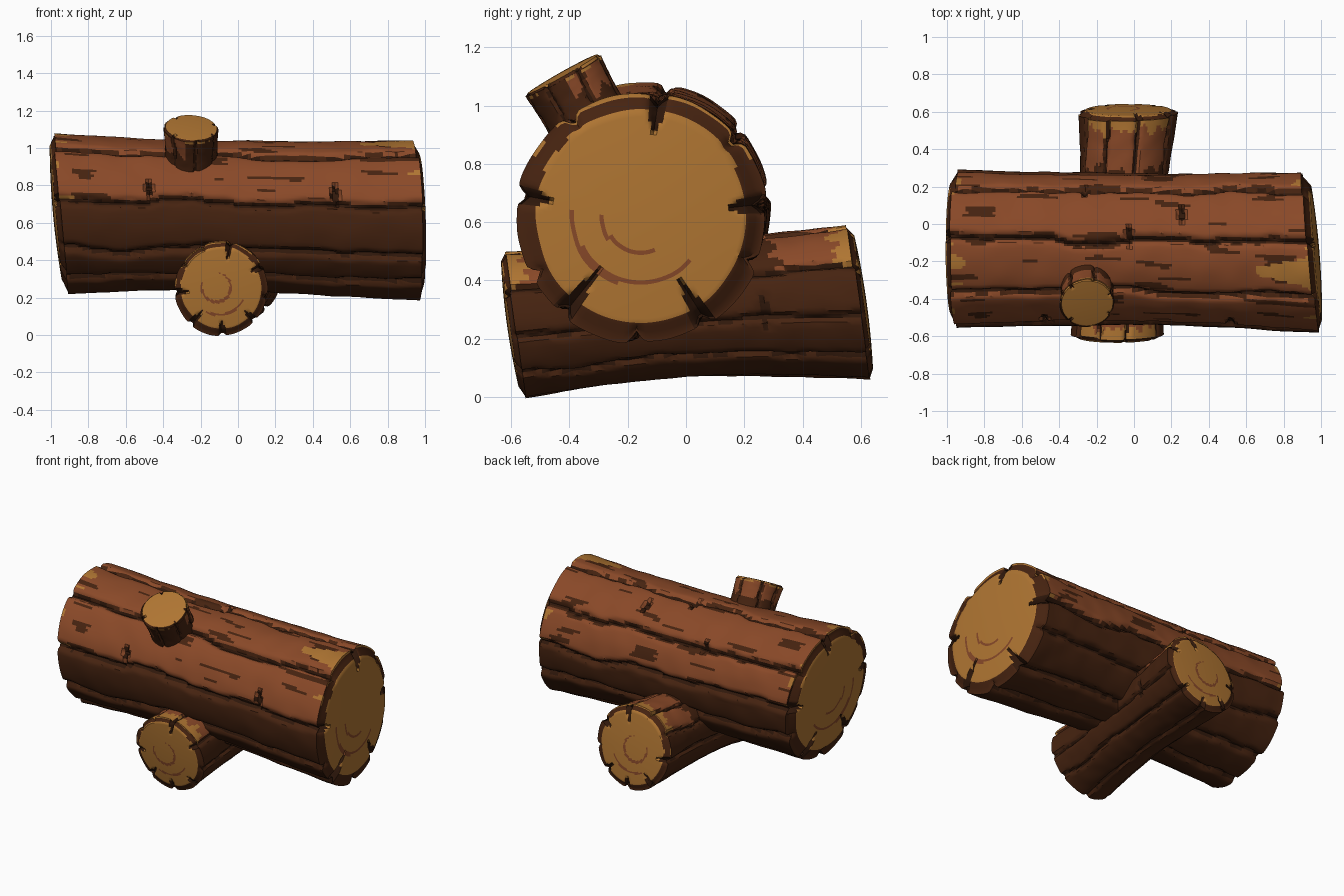
import bpy, bmesh, math
from mathutils import Vector, noise

if "Cube" in bpy.data.objects:
    bpy.data.objects.remove(bpy.data.objects["Cube"])


def srgb(r, g, b):
    return tuple(((c / 255 + 0.055) / 1.055) ** 2.4 for c in (r, g, b)) + (1.0,)


def material(name, rgb):
    m = bpy.data.materials.new(name)
    m.diffuse_color = srgb(*rgb)
    m.use_nodes = True
    m.node_tree.nodes["Principled BSDF"].inputs["Base Color"].default_value = m.diffuse_color
    return m


MATS = [material("cut wood", (175, 117, 50)),
        material("red bark", (138, 73, 40)),
        material("dark bark", (70, 35, 16)),
        material("deep crack", (48, 24, 11)),
        material("growth ring", (134, 72, 40))]
CUT, RED, DARK, CRACK, RING = range(5)
TAU = 2 * math.pi


def wrap(a):
    return (a + math.pi) % TAU - math.pi


def nz(x, y, z=0.0):
    return noise.noise(Vector((x, y, z)))


def log(name, origin, axis, u, v, path, ends, grooves, cracks, notches, arcs,
        bark_rule, capfrac=0.84, bevel=0.03, dome=0.015, nlen=100, na=168, wob=0.12, seed=0.0):
    """Closed bark-covered log. path: three (u, v, radius); ends: two (axial, u slope, v slope)."""
    origin, axis, u, v = map(Vector, (origin, axis, u, v))
    grooves = [math.radians(g) for g in grooves]
    qmax = 0.97 / capfrac

    def quad(f):
        w = (f * (f - 1) / 2, 1 - f * f, f * (f + 1) / 2)
        return [sum(w[i] * path[i][k] for i in range(3)) for k in range(3)]

    def centre(k, f):
        return grooves[k] + wob * nz(f * 2.2, k * 3.7 + 0.5, seed) + wob * 0.35 * nz(f * 8, k * 5.3 + 0.5, seed)

    def bark(th, f):
        """distance to nearest groove (radians) and plate number"""
        ds = [wrap(th - centre(k, f)) for k in range(len(grooves))]
        plate = min(range(len(ds)), key=lambda k: ds[k] % TAU)
        return min(abs(d) for d in ds), plate

    def notch(th, f):
        return any(abs(wrap(th - math.radians(a))) < h and
                   abs(f - f0) < w * (1 - abs(wrap(th - math.radians(a))) / h) + 0.004
                   for f0, a, h, w in notches)

    def wedge(th, q, end):
        for k, tip in cracks.items():
            if q > tip:
                w = 0.012 + 0.075 * min(1, (q - tip) / (1 - tip))
                d = abs(wrap(th - centre(k, end)))
                if d < w:
                    return 1 - d / w
        return 0.0

    # rows run from the start cap, along the bark, to the end cap
    qs = [0.03 + 0.97 * i / 24 for i in range(25)] + [1.035, (1.035 + qmax) / 2, qmax]
    rows = [("cap", q, -1) for q in qs]
    rows += [("bark", -1 + 2 * i / nlen, 0) for i in range(nlen + 1)]
    rows += [("cap", q, 1) for q in reversed(qs)]

    def point(row, th):
        kind, p, end = row
        f = p if kind == "bark" else end
        cu, cv, R = quad(f)
        d, plate = bark(th, f)
        groove = math.exp(-(d * R / (0.045 * R)) ** 2)
        bump = 0.035 * nz(plate * 1.7 + 0.3, f * 1.2, seed + 4) - 0.085 * groove + 0.012 * nz(f * 7, th * 3, seed)
        stagger = 0.06 * R * nz(plate * 2.3 + 0.4, f * 0.5, seed + 9)
        if kind == "bark":
            r = R * (1 + bump - (0.05 if notch(th, f) else 0))
            out = stagger * abs(f) ** 10 * (1 if f > 0 else -1)
        else:
            b = max(0.0, (p - 1) / (qmax - 1))
            r = R * capfrac * p * (1 + bump * b + 0.02 * nz(math.cos(th) * 2, math.sin(th) * 2, end + seed))
            out = bevel * (1 - b) + dome * max(0, 1 - p * p) + stagger * b
            out = end * (out - 0.09 * R * wedge(th, p, end))
        du, dv = r * math.cos(th), r * math.sin(th)
        a0, a1 = [e[0] + e[1] * du + e[2] * dv for e in ends]
        ax = a0 + (a1 - a0) * (f + 1) / 2 + out
        return origin + axis * ax + u * (cu + du) + v * (cv + dv)

    def colour(r0, r1, th):
        if r0[0] == r1[0] == "bark":
            f = (r0[1] + r1[1]) / 2
            d, plate = bark(th, f)
            if notch(th, f):
                return CRACK
            if d < 0.028:
                return CRACK
            return bark_rule(f, th, plate, d)
        end = r0[2] or r1[2]
        q = (r0[1] + r1[1]) / 2 if r0[0] == r1[0] else qmax
        if wedge(th, q, end) > 0:
            return CRACK
        if q > 1:
            lit = math.sin(th) + 0.8 * nz(th * 4, q, seed) > 0.45
            return CUT if lit and (q < 1.035 or q == qmax) else DARK
        x, y = q * math.cos(th), q * math.sin(th)
        for ox, oy, rad, w, mid, half in arcs:
            t = abs(wrap(math.atan2(y - oy, x - ox) - math.radians(mid))) / math.radians(half)
            if t < 1 and abs(math.hypot(x - ox, y - oy) - rad) < w * (1.15 - t * t):
                return RING
        return CUT

    bm = bmesh.new()
    grid = [[bm.verts.new(point(row, TAU * j / na)) for j in range(na)] for row in rows]
    for i in range(len(rows) - 1):
        for j in range(na):
            k = (j + 1) % na
            face = bm.faces.new((grid[i][j], grid[i][k], grid[i + 1][k], grid[i + 1][j]))
            face.material_index = colour(rows[i], rows[i + 1], TAU * (j + 0.5) / na)
    bm.faces.new(grid[0][::-1])
    bm.faces.new(grid[-1])
    bmesh.ops.recalc_face_normals(bm, faces=bm.faces)
    me = bpy.data.meshes.new(name)
    bm.to_mesh(me)
    bm.free()
    for m in MATS:
        me.materials.append(m)
    ob = bpy.data.objects.new(name, me)
    bpy.context.collection.objects.link(ob)
    bpy.ops.object.select_all(action="DESELECT")
    ob.select_set(True)
    bpy.context.view_layer.objects.active = ob
    bpy.ops.object.shade_smooth_by_angle(angle=math.radians(40))
    return ob


# bark colours: upper plates red, worn ends show bare wood, the rest dark
def main_bark(f, th, plate, d):
    if plate in (0, 1, 2, 3):
        worn = abs(f) + 0.12 * nz(f * 3, th * 6, 2)
        if (f > 0.7 and abs(th - 1.83) < 0.2 * (f - 0.6) / 0.4) or (worn > 0.97 and nz(th * 5, 1.3) > 0.0):
            return CUT
        return DARK if nz(f * 3, th * 9, 5) > 0.42 or d < 0.045 else RED
    return DARK


def cross_bark(f, th, plate, d):
    if plate in (0, 1, 2) and abs(f) > 0.52 + 0.15 * nz(th * 5, 2.2):
        if abs(f) > 0.9 + 0.12 * nz(th * 6, f, 3):
            return CUT
        return DARK if d < 0.05 else RED
    return DARK


def stub_bark(f, th, plate, d):
    if f > 0.93 and nz(th * 4, 0.7) > 0:
        return CUT
    return RED if f > 0.45 + 0.3 * nz(th * 3, 1.1) and d > 0.1 and (math.sin(th) > 0 or math.cos(th) < -0.2) else DARK


# large log lying along x
log("main_log", (0, 0, 0), (1, 0, 0), (0, 1, 0), (0, 0, 1),
    path=[(-0.13, 0.655, 0.425), (-0.135, 0.638, 0.405), (-0.155, 0.615, 0.43)],
    ends=[(-0.945, 0, -0.09), (0.945, -0.08, -0.03)],
    grooves=[5, 39, 82, 124, 170, 208, 234, 270, 302, 335],
    cracks={0: 0.84, 2: 0.83, 4: 0.86, 6: 0.62, 8: 0.68},
    notches=[(-0.5, 160, 0.13, 0.02), (0.53, 163, 0.16, 0.025), (0.0, 80, 0.15, 0.02),
             (0.3, 62, 0.12, 0.02), (-0.25, 40, 0.1, 0.02)],
    arcs=[(-0.02, 0.04, 0.36, 0.022, 250, 75), (0, 0.04, 0.66, 0.03, 255, 80)],
    bark_rule=main_bark, nlen=120)

# smaller log crossing underneath along y
log("cross_log", (0, 0, 0), (0, 1, 0), (-1, 0, 0), (0, 0, 1),
    path=[(0.09, 0.25, 0.25), (0.065, 0.30, 0.232), (0.03, 0.325, 0.265)],
    ends=[(-0.585, 0, -0.14), (0.59, 0, -0.14)],
    grooves=[30, 65, 103, 150, 190, 225, 268, 310, 355],
    cracks={2: 0.7, 3: 0.82, 5: 0.8, 6: 0.78, 7: 0.72, 8: 0.8},
    notches=[(0.45, 185, 0.3, 0.03)],
    arcs=[(0.12, 0.02, 0.36, 0.035, 250, 150), (0.05, 0.0, 0.66, 0.03, 255, 50)],
    bark_rule=cross_bark, capfrac=0.86, bevel=0.02, dome=0.01, nlen=70, na=120)

# broken branch stub on the upper front
log("branch_stub", (-0.25, -0.425, 1.11), (0, -0.49, 0.872), (1, 0, 0), (0, 0.872, 0.49),
    path=[(-0.01, 0.01, 0.168), (0, 0, 0.143), (0, 0, 0.148)],
    ends=[(-0.36, 0, 0), (-0.012, -0.06, 0)],
    grooves=[20, 75, 130, 175, 230, 280, 330],
    cracks={0: 0.85, 2: 0.84, 4: 0.85, 6: 0.86},
    notches=[], arcs=[], bark_rule=stub_bark,
    capfrac=0.93, bevel=0.01, dome=0.005, nlen=30, na=84, seed=3.0)
